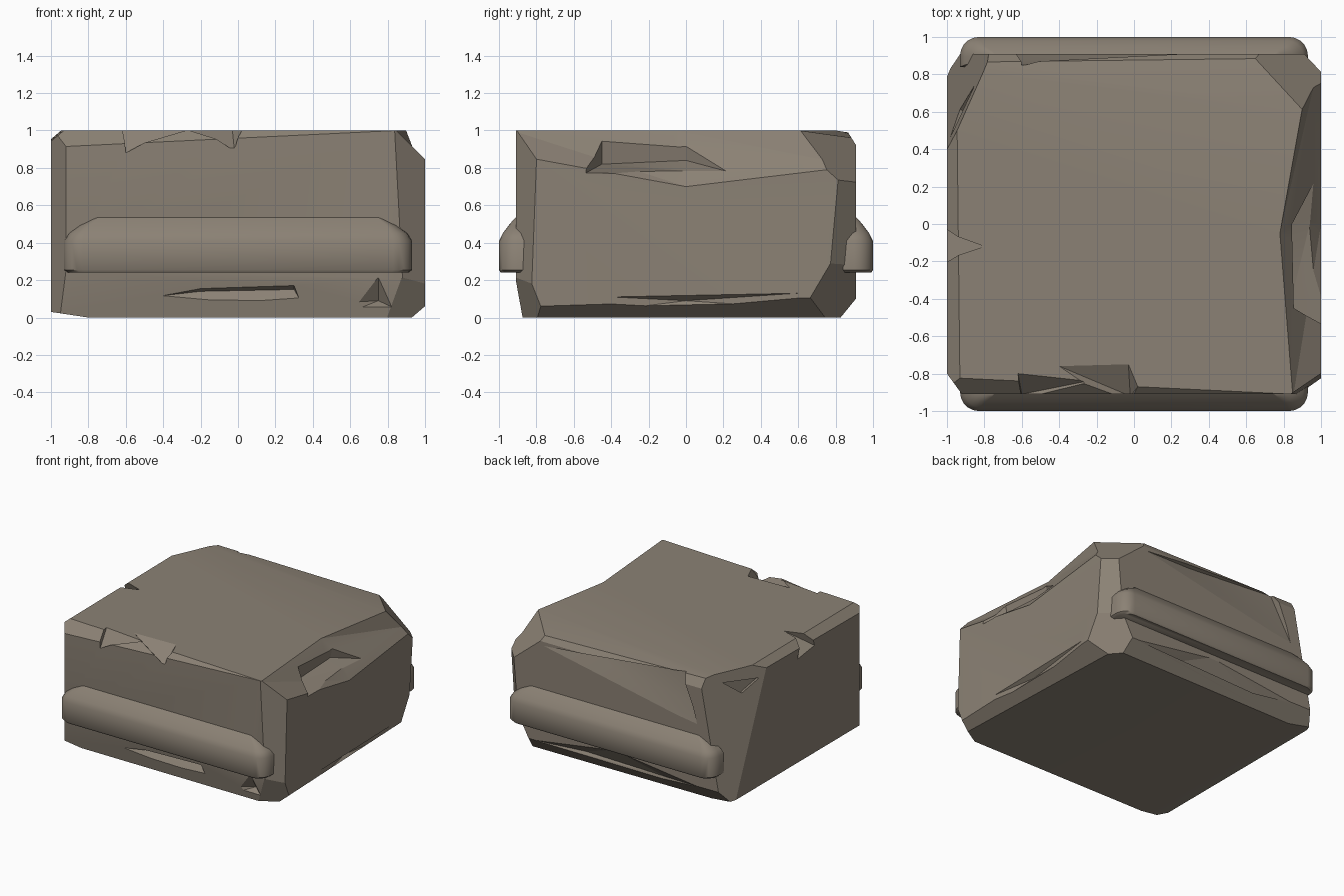
import bpy, bmesh, math
from mathutils import Vector

if "Cube" in bpy.data.objects:
    bpy.data.objects.remove(bpy.data.objects["Cube"])

# One stone colour for everything
stone = bpy.data.materials.new("warm_grey_stone")
stone.use_nodes = True
COLOUR = (0.26, 0.222, 0.177, 1)
stone.diffuse_color = COLOUR
stone.node_tree.nodes["Principled BSDF"].inputs["Base Color"].default_value = COLOUR


def make_object(name, bm):
    bmesh.ops.recalc_face_normals(bm, faces=bm.faces)
    mesh = bpy.data.meshes.new(name)
    bm.to_mesh(mesh)
    bm.free()
    mesh.materials.append(stone)
    obj = bpy.data.objects.new(name, mesh)
    bpy.context.collection.objects.link(obj)
    return obj


def shade(obj, degrees):
    bpy.ops.object.select_all(action="DESELECT")
    obj.select_set(True)
    bpy.context.view_layer.objects.active = obj
    bpy.ops.object.shade_smooth_by_angle(angle=math.radians(degrees))


def slice_off(bm, a, b, c):
    """Cut away everything outside the plane through three points."""
    a, b, c = Vector(a), Vector(b), Vector(c)
    normal = (b - a).cross(c - a).normalized()
    if normal.dot(a - Vector((0, 0, 0.5))) < 0:
        normal.negate()
    result = bmesh.ops.bisect_plane(bm, geom=bm.verts[:] + bm.edges[:] + bm.faces[:],
                                    plane_co=a, plane_no=normal, clear_outer=True)
    rim = [e for e in result["geom_cut"] if isinstance(e, bmesh.types.BMEdge)]
    bmesh.ops.contextual_create(bm, geom=rim)


def chip(obj, points, direction):
    """Knock out the hull swept from the inner points along a direction."""
    bm = bmesh.new()
    sweep = Vector(direction) * 0.4
    for p in points:
        bm.verts.new(p)
        bm.verts.new(Vector(p) + sweep)
    hull = bmesh.ops.convex_hull(bm, input=bm.verts[:])
    loose = {g for g in hull["geom_interior"] if isinstance(g, bmesh.types.BMVert)}
    bmesh.ops.delete(bm, geom=list(loose), context="VERTS")
    cutter = make_object("chip_cutter", bm)
    cutter.hide_render = True
    mod = obj.modifiers.new("chip", "BOOLEAN")
    mod.operation, mod.solver, mod.object = "DIFFERENCE", "EXACT", cutter
    bpy.context.view_layer.objects.active = obj
    bpy.ops.object.modifier_apply(modifier=mod.name)
    bpy.data.objects.remove(cutter)


# Block with worn edges
bm = bmesh.new()
bmesh.ops.create_cube(bm, size=1)
for v in bm.verts:
    v.co = (v.co.x * 2, v.co.y * 1.82, v.co.z + 0.5)

worn_edges = {
    "front_left": ((-1, -.8, 0), (-1, -.8, 1), (-.92, -.91, 0)),
    "front_right": ((.88, -.91, .2), (.84, -.91, .95), (1, -.82, .3)),
    "front_top": ((.85, -.91, 1), (-.6, -.84, 1), (-.6, -.91, .93)),
    "left_top": ((-.93, -.9, 1), (-.95, .9, 1), (-1, 0, .95)),
    "back_left": ((-.78, .87, 1), (-1, .4, .95), (-.95, .87, .1)),
    "back_top": ((-.8, .86, 1), (.7, .86, 1), (0, .91, .92)),
    "back_slope": ((-.8, .8, 1), (.6, .64, 1), (0, .87, .975)),
    "back_right_corner": ((.65, .84, 1), (.89, .62, 1), (.93, .75, .85)),
    "back_right": ((1, .76, .15), (.99, .83, .8), (.89, .91, .5)),
    "back_bottom": ((-1, .91, .12), (1, .91, .1), (0, .82, 0)),
    "right_bottom": ((1, -.8, .06), (1, .8, .11), (.9, 0, 0)),
    "front_bottom": ((-1, -.91, .25), (.9, -.91, .2), (0, -.87, 0)),
    "left_bottom": ((-1, -.9, .03), (-1, .9, .03), (-.8, 0, 0)),
    "front_right_foot": ((.87, -.91, .2), (1, -.8, .12), (.87, -.83, 0)),
    "back_right_foot": ((.84, .91, .22), (1, .72, .2), (.84, .78, 0)),
}
for plane in worn_edges.values():
    slice_off(bm, *plane)
block = make_object("stone_block", bm)

# Broken upper right edge: two slanted breaks and a deep pocket
chip(block, [(.85, -.93, 1), (.78, -.05, 1), (1.01, -.92, .86), (1, 0, .7)], (1, 0, 1))
chip(block, [(.78, -.05, 1), (.9, .62, 1), (1, 0, .7), (1, .4, .85), (1.01, .95, .8)], (1, 0, 1))
chip(block, [(.83, -.45, .82), (.83, 0, .84), (1.01, -.54, .77), (1.01, .3, .76)], (.2, 0, 1))
# Left edge nick and corner scrape
chip(block, [(-.8, -.12, 1), (-1, 0, .87), (-1, -.22, .9)], (-1, 0, 1))
chip(block, [(-.84, .74, .92), (-.95, .45, .88), (-.9, .6, .8)], (-1, .4, .4))
# Front upper edge flakes
chip(block, [(-.62, -.8, 1), (-.25, -.84, 1), (-.6, -.91, .88)], (0, -1, 1))
chip(block, [(-.4, -.76, 1), (-.03, -.75, 1), (.02, -.87, 1), (-.02, -.92, .9)], (0, -1, 1))
# Front lower ledge and foot break
chip(block, [(-.55, -.91, .1), (-.1, -.93, .02), (.35, -.93, .06),
             (.3, -.85, .15), (-.2, -.86, .14)], (0, -1, .4))
chip(block, [(.6, -.92, .03), (.88, -.92, .03), (.75, -.84, .09),
             (.75, -.92, .23), (.58, -.92, .08)], (0, -1, 0))
# Right lower edge flake
chip(block, [(1, -.4, .04), (1, -.4, .11), (.96, 0, .09), (1, .6, .13), (1, .6, .05)], (1, 0, 0))
# Back face scar and lower break
chip(block, [(.75, .92, .88), (-.3, .92, .8), (-.75, .92, .58), (-.7, .88, .75),
             (.2, .87, .92), (-.6, .85, .99)], (0, 1, .1))
chip(block, [(.8, .92, .1), (-.8, .92, .12), (0, .92, .22), (.3, .85, .1), (-.4, .84, .08)], (0, 1, 0))
shade(block, 12)


# Rails along the front and back: rounded outlines lofted upward
def rail(name, side):
    bm = bmesh.new()
    levels = [(.24, .91, .99, .85), (.255, .93, 1, .84), (.41, .93, 1, .84),
              (.45, .905, .98, .85), (.49, .85, .95, .865), (.52, .79, .925, .88), (.535, .76, .91, .89)]
    rings = []
    for z, half, outer, inner in levels:
        radius = min(.1, (outer - inner) * .65)
        outline = [(half, inner)]
        for i in range(6):
            t = math.pi / 2 * i / 5
            outline.append((half - radius + radius * math.cos(t), outer - radius + radius * math.sin(t)))
        outline += [(-x, y) for x, y in reversed(outline)]
        rings.append([bm.verts.new((x, y * side, z)) for x, y in outline])
    for low, high in zip(rings, rings[1:]):
        for i in range(len(low)):
            j = (i + 1) % len(low)
            bm.faces.new((low[i], low[j], high[j], high[i]))
    bm.faces.new(rings[0])
    bm.faces.new(rings[-1])
    shade(make_object(name, bm), 40)


rail("front_rail", -1)
rail("back_rail", 1)
